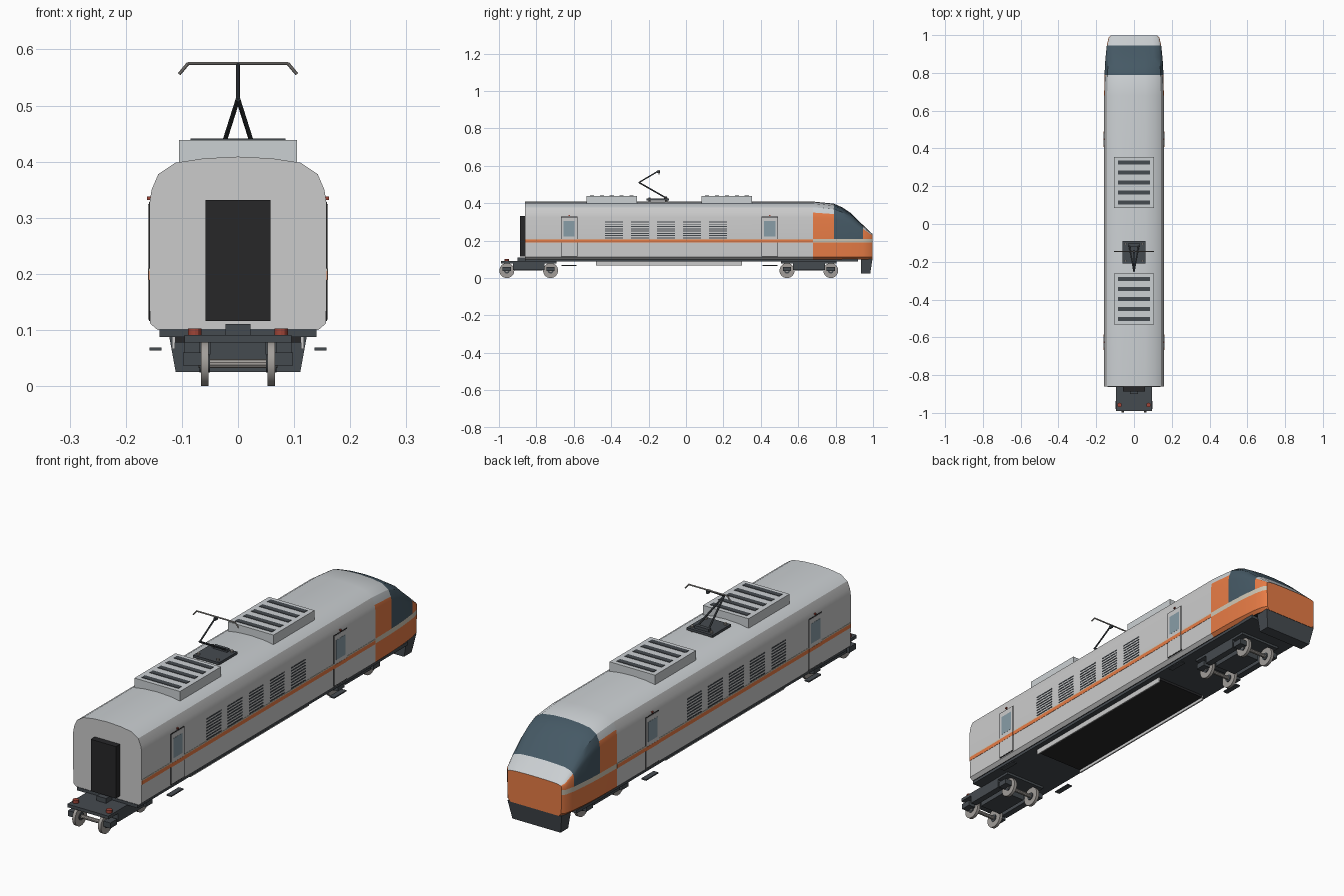
import bpy, bmesh, math
from mathutils import Vector

if "Cube" in bpy.data.objects:
    bpy.data.objects.remove(bpy.data.objects["Cube"])


def mat(name, r, g, b):
    m = bpy.data.materials.new(name)
    m.diffuse_color = (r, g, b, 1)
    m.use_nodes = True
    m.node_tree.nodes["Principled BSDF"].inputs["Base Color"].default_value = m.diffuse_color
    return m


SILVER = mat("silver", .70, .70, .69)
ROOF = mat("roof_grey", .60, .63, .65)
ORANGE = mat("orange", .80, .20, .06)
TAN = mat("tan", .62, .56, .45)
GLASS = mat("dark_glass", .06, .10, .13)
PANE = mat("door_glass", .25, .34, .39)
DARK = mat("dark_metal", .06, .07, .08)
BLACK = mat("black", .02, .02, .022)
STEEL = mat("steel", .36, .34, .32)
RED = mat("red", .35, .06, .04)


def finish(name, bm, mats, smooth=False):
    bmesh.ops.recalc_face_normals(bm, faces=bm.faces)
    me = bpy.data.meshes.new(name)
    bm.to_mesh(me)
    bm.free()
    for m in mats:
        me.materials.append(m)
    ob = bpy.data.objects.new(name, me)
    bpy.context.collection.objects.link(ob)
    if smooth:
        bpy.ops.object.select_all(action='DESELECT')
        ob.select_set(True)
        bpy.context.view_layer.objects.active = ob
        bpy.ops.object.shade_smooth_by_angle(angle=math.radians(30))
    return ob


def boxes(name, m, *ranges):
    """One object from any number of (x0, x1, y0, y1, z0, z1) boxes."""
    bm = bmesh.new()
    for x0, x1, y0, y1, z0, z1 in ranges:
        vs = bmesh.ops.create_cube(bm, size=1)["verts"]
        for v in vs:
            v.co = ((x0 + x1) / 2 + v.co.x * (x1 - x0),
                    (y0 + y1) / 2 + v.co.y * (y1 - y0),
                    (z0 + z1) / 2 + v.co.z * (z1 - z0))
    return finish(name, bm, [m])


def rods(name, m, r, *pairs, sides=10):
    """One object from cylinders running between pairs of points."""
    bm = bmesh.new()
    for a, b in pairs:
        a, b = Vector(a), Vector(b)
        vs = bmesh.ops.create_cone(bm, cap_ends=True, segments=sides, radius1=r,
                                   radius2=r, depth=(b - a).length)["verts"]
        q = (b - a).to_track_quat('Z', 'Y')
        for v in vs:
            v.co = q @ v.co + (a + b) / 2
    return finish(name, bm, [m], True)


def both(x0, x1, *rest):
    return [(x0, x1, *rest), (-x1, -x0, *rest)]


# Body shell: half section lofted along y, with narrowing sloped nose
half = [(.143, .10), (.157, .112), (.158, .19), (.158, .21), (.158, .325), (.154, .35),
        (.142, .378), (.112, .398), (.06, .406)]
section = half + [(0, .409)] + [(-x, z) for x, z in reversed(half)]
# (y, half width, roof height)
stations = [(-.86, .158, .409), (.68, .158, .409), (.79, .156, .398), (.835, .154, .378),
            (.88, .151, .348), (.945, .144, .285), (.985, .135, .247), (.998, .124, .235)]
bm = bmesh.new()
rings = []
for y, w, top in stations:
    rings.append([bm.verts.new((x * w / .158, y,
                  z if z <= .21 else .21 + (z - .21) * (top - .21) / .199)) for x, z in section])
n = len(section)
for s in range(len(rings) - 1):
    for i in range(n):
        j = (i + 1) % n
        f = bm.faces.new((rings[s][i], rings[s][j], rings[s + 1][j], rings[s + 1][i]))
        k = min(i, n - 2 - i)          # strip counted up from the sill
        y = stations[s][0]
        if i == n - 1:
            c = 5
        elif y < 0:
            c = 0 if k < 6 else 1
        elif k == 2:
            c = 4
        elif k < 2:
            c = 2
        elif y < .75:
            c = 2 if k < 5 else 1
        elif y < .94:
            c = 3
        else:
            c = 2 if k < 5 else 1
        f.material_index = c
bm.faces.new(rings[0])
bm.faces.new(rings[-1]).material_index = 2
finish("body_shell", bm, [SILVER, ROOF, ORANGE, GLASS, TAN, BLACK], True)

# Nose skirt, tapered downward
bm = bmesh.new()
for v in bmesh.ops.create_cube(bm, size=1)["verts"]:
    up = v.co.z > 0
    v.co = ((.125 if up else .111) * (1 if v.co.x > 0 else -1),
            (.997 if up else .985) if v.co.y > 0 else .935, .102 if up else .025)
finish("nose_skirt", bm, [DARK])

# Underframe, side equipment panels, stripes
boxes("underframe", DARK, (-.14, .14, -.862, .92, .088, .102))
boxes("equipment_bay", BLACK, (-.112, .112, -.48, .30, .078, .09))
boxes("side_panel", SILVER, *both(.112, .118, -.48, .30, .066, .09))
boxes("orange_stripe", ORANGE, *both(.157, .1592, -.86, .68, .189, .205))
boxes("tan_stripe", TAN, *both(.157, .1592, -.86, .68, .205, .210))

# Rear gangway and coupler
boxes("gangway", BLACK, (-.058, .058, -.887, -.858, .116, .332))
boxes("coupler", DARK, (-.022, .022, -.90, -.86, .088, .111))

# Doors with window, rails, lamp and step
for tag, y in (("rear", -.625), ("front", .448)):
    boxes(tag + "_door_frame", BLACK, *both(.156, .1590, y - .044, y + .044, .116, .328))
    boxes(tag + "_door", SILVER, *both(.156, .1600, y - .041, y + .041, .119, .325))
    boxes(tag + "_door_window", PANE, *both(.156, .1606, y - .03, y + .03, .222, .305))
    boxes(tag + "_door_stripe", ORANGE, *both(.156, .1606, y - .041, y + .041, .189, .205))
    boxes(tag + "_door_lamp", RED, *both(.154, .162, y - .004, y + .004, .332, .338))
    boxes(tag + "_step", DARK, *both(.136, .158, y - .04, y + .04, .064, .069))

# Side louvres
boxes("side_louvres", DARK, *[b for g in range(5) for s in range(8)
      for b in both(.156, .1592, -.432 + g * .1388, -.336 + g * .1388,
                    .212 + s * .0122, .217 + s * .0122)])

# Roof units with vent slats
for tag, y in (("rear", -.397), ("front", .219)):
    boxes(tag + "_roof_unit", ROOF, (-.105, .105, y - .135, y + .135, .385, .439))
    boxes(tag + "_roof_slats", DARK, *[(-.085, .085, y + i * .053 - .011, y + i * .053 + .011,
                                        .43, .441) for i in range(-2, 3)])

# Pantograph
boxes("pantograph_base", DARK, (-.06, .06, -.21, -.09, .414, .424))
rods("insulators", STEEL, .006, *[((x, y, .40), (x, y, .432))
     for x in (-.045, .045) for y in (-.195, -.105)])
boxes("arm_pivot", DARK, (-.032, .032, -.118, -.102, .422, .436))
rods("lower_arm", DARK, .004, *[((s * .026, -.11, .43), (0, -.253, .512)) for s in (-1, 1)])
rods("upper_arm", DARK, .0035, ((0, -.253, .510), (0, -.145, .574)))
rods("collector_bar", STEEL, .003, ((-.09, -.145, .575), (.09, -.145, .575)),
     *[((s * .089, -.145, .575), (s * .105, -.145, .556)) for s in (-1, 1)])
boxes("collector_mount", DARK, (-.004, .004, -.155, -.138, .562, .574))

# Bogies
for tag, c in (("rear", -.841), ("front", .657)):
    boxes(tag + "_bogie_frame", DARK, (-.095, .095, c - .148, c + .148, .078, .091),
          (-.05, .05, c - .075, c + .075, .04, .08),
          *both(.068, .095, c - .085, c + .085, .042, .08))
    ends = (c - .117, c + .117)
    boxes(tag + "_axle_boxes", DARK, *[b for y in ends
          for b in both(.066, .098, y - .022, y + .022, .037, .06)])
    rods(tag + "_axles", STEEL, .008, *[((-.07, y, .04), (.07, y, .04)) for y in ends])
    rods(tag + "_wheels", STEEL, .04, *[((s * .053, y, .04), (s * .066, y, .04))
         for y in ends for s in (-1, 1)], sides=28)
    rods(tag + "_wheel_hubs", DARK, .016, *[((s * .05, y, .04), (s * .069, y, .04))
         for y in ends for s in (-1, 1)], sides=16)
    rods(tag + "_springs", RED, .012, *[((s * .077, y, .085), (s * .077, y, .103))
         for y in ends for s in (-1, 1)], sides=12)
